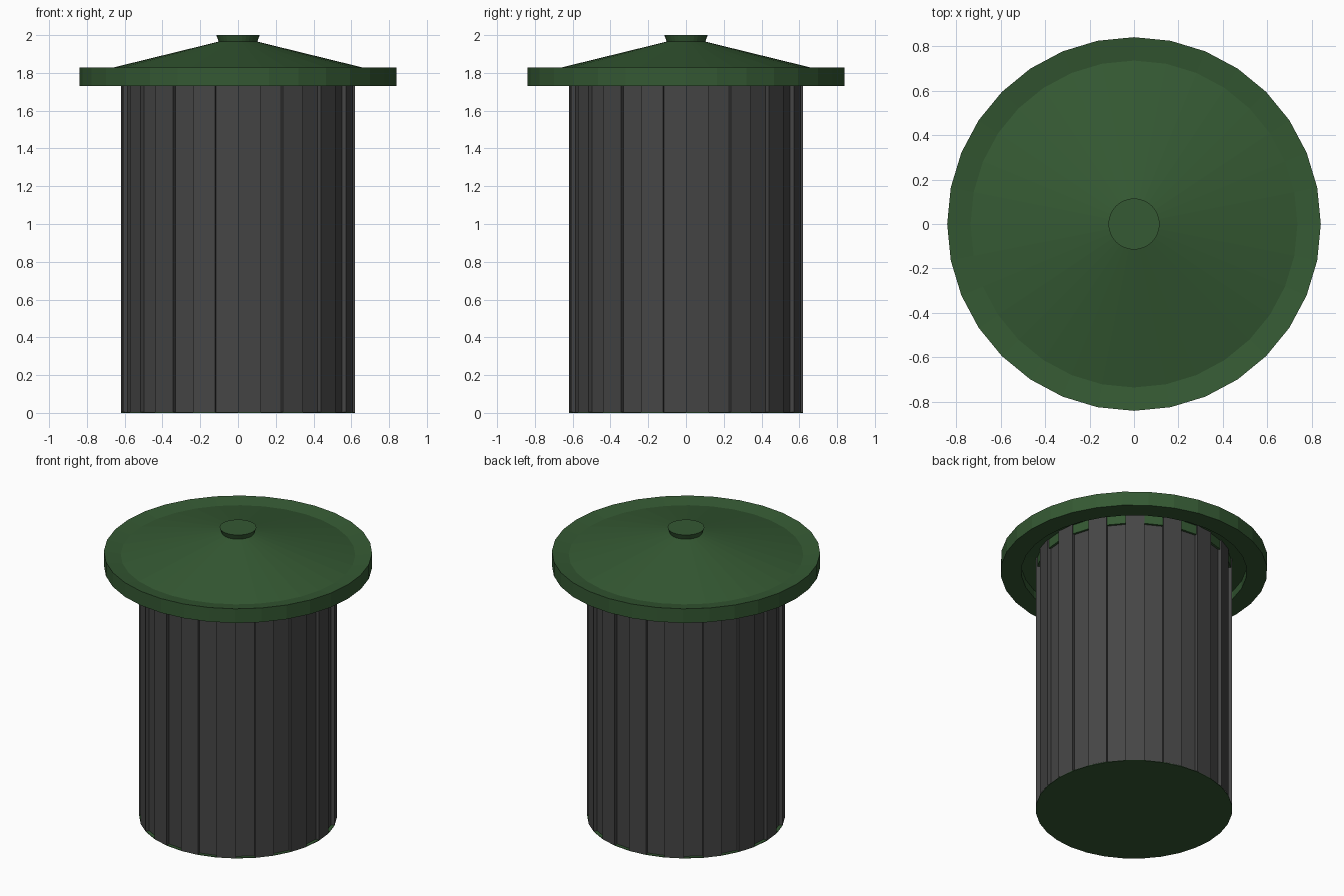
import bpy, bmesh, math

if "Cube" in bpy.data.objects:
    bpy.data.objects.remove(bpy.data.objects["Cube"])

N = 32  # sides around every round part


def material(name, color):
    m = bpy.data.materials.new(name)
    m.diffuse_color = (*color, 1)
    m.use_nodes = True
    m.node_tree.nodes["Principled BSDF"].inputs["Base Color"].default_value = m.diffuse_color
    return m


green = material("green_paint", (0.035, 0.10, 0.033))
grey = material("dark_metal", (0.06, 0.06, 0.06))


def finish(name, bm, mat):
    bmesh.ops.remove_doubles(bm, verts=bm.verts, dist=1e-5)
    bmesh.ops.recalc_face_normals(bm, faces=bm.faces)
    me = bpy.data.meshes.new(name)
    bm.to_mesh(me)
    bm.free()
    me.materials.append(mat)
    ob = bpy.data.objects.new(name, me)
    bpy.context.collection.objects.link(ob)
    return ob


def lathe(name, profile, mat):
    """Revolve (radius, z) points into a closed solid with capped ends."""
    bm = bmesh.new()
    rings = [[bm.verts.new((r * math.cos(2 * math.pi * i / N),
                            r * math.sin(2 * math.pi * i / N), z))
              for i in range(N)] for r, z in profile]
    for a, b in zip(rings, rings[1:]):
        for i in range(N):
            j = (i + 1) % N
            bm.faces.new((a[i], a[j], b[j], b[i]))
    bm.faces.new(rings[0])
    bm.faces.new(rings[-1])
    return finish(name, bm, mat)


def fluted_wall(name, outer, inner, z0, z1, mat):
    """Alternate raised and recessed flat panels joined by radial steps."""
    bm = bmesh.new()
    pts = []
    for k in range(N):
        r = outer if k % 2 == 0 else inner
        for i in (k, k + 1):
            a = 2 * math.pi * i / N - math.pi / 2
            pts.append((r * math.cos(a), r * math.sin(a)))
    low = [bm.verts.new((x, y, z0)) for x, y in pts]
    high = [bm.verts.new((x, y, z1)) for x, y in pts]
    for i in range(len(pts)):
        j = (i + 1) % len(pts)
        bm.faces.new((low[i], low[j], high[j], high[i]))
    return finish(name, bm, mat)


# Can body: fluted grey wall, green base disc, green collar under the lid
fluted_wall("can_wall", 0.62, 0.597, 0.004, 1.80, grey)
lathe("can_base", [(0.619, 0), (0.619, 0.004)], green)
lathe("can_collar", [(0.612, 1.73), (0.612, 1.80)], green)

# Lid: overhanging rim with a shallow valley and a low cone, hollow below
lathe("lid", [(0.60, 1.795), (0.71, 1.785), (0.71, 1.73), (0.84, 1.73),
              (0.84, 1.828), (0.735, 1.81), (0.10, 1.966)], green)

# Flared knob
lathe("lid_knob", [(0.10, 1.96), (0.115, 2.0)], green)
